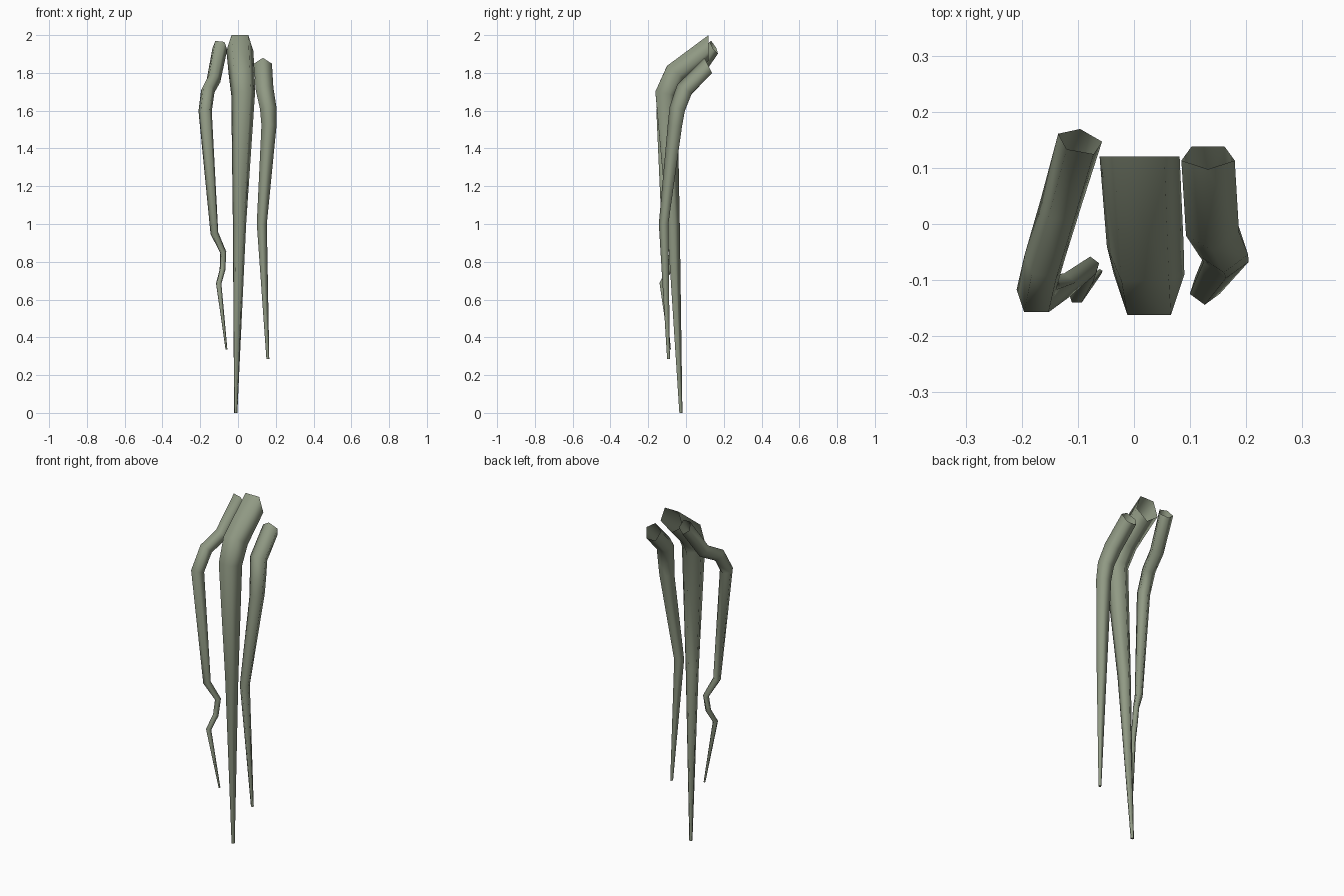
import bpy
import bmesh
from math import cos, sin, pi
from mathutils import Vector

cube = bpy.data.objects.get("Cube")
if cube:
    bpy.data.objects.remove(cube, do_unlink=True)

SIDES = 5

bark = bpy.data.materials.new("grey_green_bark")
bark.use_nodes = True
color = (0.28, 0.32, 0.23, 1)
bark.diffuse_color = color
bark.node_tree.nodes["Principled BSDF"].inputs["Base Color"].default_value = color


def root(name, path, end_dir, phase):
    """Tapered five-sided tube along (x, y, z, radius) points, open at the top."""
    pts = [Vector(p[:3]) for p in path]
    bm = bmesh.new()
    rings = []
    for i, p in enumerate(path):
        # Ring tilted to the average direction of its neighbouring segments
        t = Vector()
        if i > 0:
            t += (pts[i] - pts[i - 1]).normalized()
        if i < len(pts) - 1:
            t += (pts[i + 1] - pts[i]).normalized()
        else:
            t = Vector(end_dir)
        t.normalize()
        side = Vector((1, 0, 0))
        side = (side - t * side.dot(t)).normalized()
        front = side.cross(t)
        ring = []
        for k in range(SIDES):
            a = 2 * pi * k / SIDES + phase
            ring.append(bm.verts.new(pts[i] + p[3] * (side * cos(a) + front * sin(a))))
        rings.append(ring)
    for low, high in zip(rings, rings[1:]):
        for k in range(SIDES):
            j = (k + 1) % SIDES
            bm.faces.new((low[k], low[j], high[j], high[k]))
    bm.faces.new(rings[0])
    bmesh.ops.recalc_face_normals(bm, faces=bm.faces)
    for f in bm.faces:
        f.smooth = len(f.verts) == 4
    mesh = bpy.data.meshes.new(name)
    bm.to_mesh(mesh)
    bm.free()
    mesh.materials.append(bark)
    obj = bpy.data.objects.new(name, mesh)
    bpy.context.collection.objects.link(obj)
    return obj


FLAT_FRONT = 0.3 * pi
RIDGE_FRONT = 0.1 * pi

# Thick middle root
root("center_root", [
    (-0.012, -0.028, 0.0, 0.009),
    (0.008, -0.07, 1.0, 0.037),
    (0.027, -0.11, 1.69, 0.066),
    (0.02, -0.055, 1.80, 0.072),
    (0.01, 0.12, 1.94, 0.075),
], (0, 1, 0), FLAT_FRONT)

# Root on the left with one gentle bend
root("left_root", [
    (0.158, -0.092, 0.285, 0.008),
    (0.126, -0.116, 1.0, 0.028),
    (0.164, -0.055, 1.52, 0.042),
    (0.160, -0.042, 1.61, 0.046),
    (0.140, -0.005, 1.71, 0.050),
    (0.132, 0.12, 1.835, 0.050),
], (0, 0.9, 0.45), RIDGE_FRONT)

# Thin kinked root on the right
root("right_root", [
    (-0.061, -0.085, 0.335, 0.005),
    (-0.102, -0.128, 0.685, 0.015),
    (-0.082, -0.09, 0.76, 0.016),
    (-0.078, -0.075, 0.85, 0.017),
    (-0.125, -0.11, 0.95, 0.022),
    (-0.174, -0.128, 1.60, 0.037),
    (-0.160, -0.07, 1.71, 0.038),
    (-0.130, 0.03, 1.765, 0.039),
    (-0.096, 0.147, 1.938, 0.042),
], (0.2, 0.8, 0.5), FLAT_FRONT)
